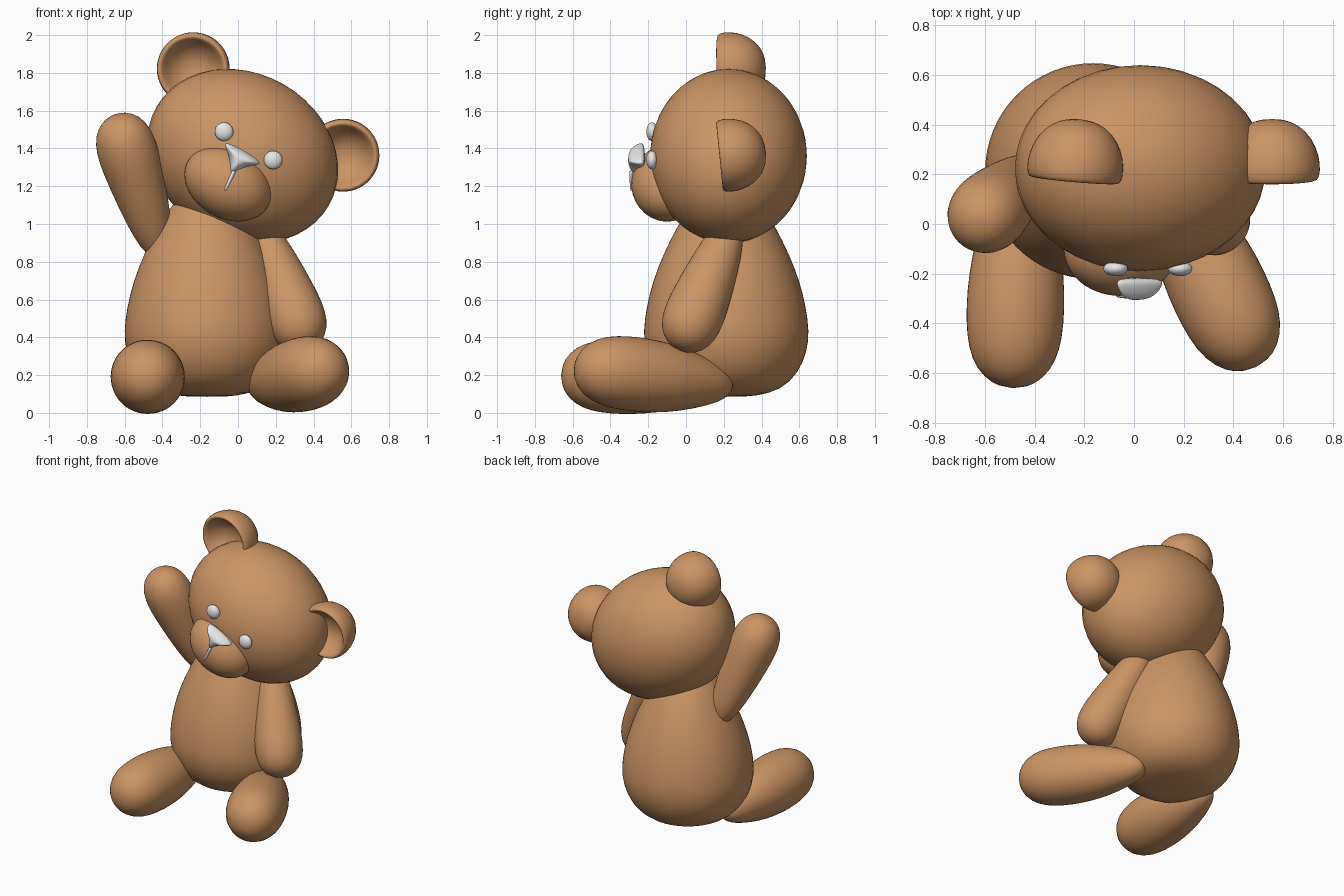
import bpy
import bmesh
import math
from mathutils import Matrix, Vector

cube = bpy.data.objects.get("Cube")
if cube:
    bpy.data.objects.remove(cube, do_unlink=True)


def material(name, color):
    mat = bpy.data.materials.new(name)
    mat.use_nodes = True
    mat.diffuse_color = color
    mat.node_tree.nodes["Principled BSDF"].inputs["Base Color"].default_value = color
    return mat


FUR = material("brown fur", (0.6, 0.3, 0.13, 1))
GREY = material("light grey", (0.8, 0.8, 0.8, 1))


def finish(name, bm, mat, matrix, subdivide=0):
    """Turn a bmesh into a smooth shaded, placed object."""
    bmesh.ops.recalc_face_normals(bm, faces=bm.faces)
    for face in bm.faces:
        face.smooth = True
    mesh = bpy.data.meshes.new(name)
    bm.to_mesh(mesh)
    bm.free()
    mesh.materials.append(mat)
    obj = bpy.data.objects.new(name, mesh)
    bpy.context.collection.objects.link(obj)
    obj.matrix_world = matrix
    if subdivide:
        mod = obj.modifiers.new("Smooth", "SUBSURF")
        mod.levels = mod.render_levels = subdivide
    return obj


def ellipsoid(name, mat, frame, centre, radii):
    bm = bmesh.new()
    bmesh.ops.create_uvsphere(bm, u_segments=40, v_segments=24, radius=1)
    bmesh.ops.scale(bm, vec=radii, verts=bm.verts)
    return finish(name, bm, mat, frame @ Matrix.Translation(centre))


def lathe(name, mat, profile, matrix, steps=24):
    """Revolve (radius, height) points about local z."""
    bm = bmesh.new()
    verts = [bm.verts.new((r, 0, h)) for r, h in profile]
    edges = [bm.edges.new(pair) for pair in zip(verts, verts[1:])]
    bmesh.ops.spin(bm, geom=verts + edges, cent=(0, 0, 0), axis=(0, 0, 1),
                   angle=math.tau, steps=steps, use_merge=True)
    bmesh.ops.remove_doubles(bm, verts=bm.verts, dist=0.0005)
    return finish(name, bm, mat, matrix, 1)


def along(base, direction):
    turn = Vector(direction).to_track_quat('Z', 'Y').to_matrix().to_4x4()
    return Matrix.Translation(base) @ turn


def limb(name, mat, profile, base, tip):
    """Lathe a (radius, fraction of length) profile from base to tip."""
    axis = Vector(tip) - Vector(base)
    points = [(r, t * axis.length) for r, t in profile]
    return lathe(name, mat, points, along(base, axis))


# Body
BODY = [(0, 0.085), (0.16, 0.088), (0.29, 0.12), (0.385, 0.21), (0.432, 0.33),
        (0.442, 0.43), (0.425, 0.56), (0.39, 0.7), (0.335, 0.84),
        (0.265, 0.98), (0.19, 1.1), (0.1, 1.18), (0, 1.2)]
lathe("body", FUR, BODY, Matrix.Translation((-0.165, 0.213, 0)), 32)

# Legs and arms
LEG = [(0, 0), (0.055, 0.012), (0.1, 0.08), (0.15, 0.24), (0.184, 0.4),
       (0.199, 0.56), (0.199, 0.7), (0.187, 0.82), (0.15, 0.92),
       (0.085, 0.985), (0, 1.005)]
limb("left_leg", FUR, LEG, (0.1, 0.24, 0.145), (0.49, -0.575, 0.24))
limb("right_leg", FUR, LEG, (-0.46, 0.22, 0.175), (-0.488, -0.66, 0.2))

ARM = [(0, 0), (0.05, 0.012), (0.088, 0.09), (0.116, 0.24), (0.138, 0.42),
       (0.155, 0.6), (0.163, 0.73), (0.155, 0.85), (0.12, 0.94),
       (0.065, 0.99), (0, 1.005)]
limb("left_arm", FUR, ARM, (0.1, 0.25, 1.02), (0.37, -0.03, 0.34))
limb("right_arm", FUR, ARM, (-0.41, 0.22, 0.83), (-0.645, -0.01, 1.575))

# Head, tilted sideways; the face is placed in its frame
HEAD = Matrix.Translation((0.025, 0.225, 1.36)) @ Matrix.Rotation(math.radians(30), 4, 'Y')
ellipsoid("head", FUR, HEAD, (0, 0, 0), (0.526, 0.415, 0.437))
ellipsoid("muzzle", FUR, HEAD, (0.005, -0.325, -0.165), (0.244, 0.19, 0.185))

# Cupped ears and eyes
EAR = [(0, 0.245), (0.075, 0.236), (0.14, 0.197), (0.182, 0.13), (0.198, 0.06),
       (0.193, 0.005), (0.175, -0.008), (0.158, 0.01), (0.13, 0.06),
       (0.075, 0.105), (0, 0.12)]
for side, s in (("left", 1), ("right", -1)):
    place = along((0.46 * s, -0.045, 0.265), (-0.05 * s, 1, 0.087))
    lathe(side + "_ear", FUR, EAR, HEAD @ place)
    ellipsoid(side + "_eye", GREY, HEAD, (0.15 * s, -0.405, 0.062), (0.049, 0.03, 0.049))

# Rounded triangular nose
half = [(0.045, 0.03), (0.115, 0.02), (0.105, -0.002), (0.035, -0.05), (0.013, -0.125)]
outline = half + [(-x, z) for x, z in reversed(half)]
bm = bmesh.new()
rings = []
for scale, y in ((1, -0.44), (1, -0.475), (0.55, -0.535)):
    rings.append([bm.verts.new((x * scale, y, -0.03 + (z + 0.03) * scale))
                  for x, z in outline])
for a, b in zip(rings, rings[1:]):
    for i in range(len(outline)):
        j = (i + 1) % len(outline)
        bm.faces.new((a[i], a[j], b[j], b[i]))
bm.faces.new(rings[0])
bm.faces.new(rings[-1])
finish("nose", bm, GREY, HEAD @ Matrix.Translation((-0.008, 0, 0)), 2)

# Mouth line
LINE = [(0, 0), (0.012, 0.01), (0.009, 0.5), (0.007, 0.99), (0, 1)]
limb("mouth", GREY, LINE, HEAD @ Vector((0, -0.515, -0.09)), HEAD @ Vector((0.01, -0.514, -0.205)))
